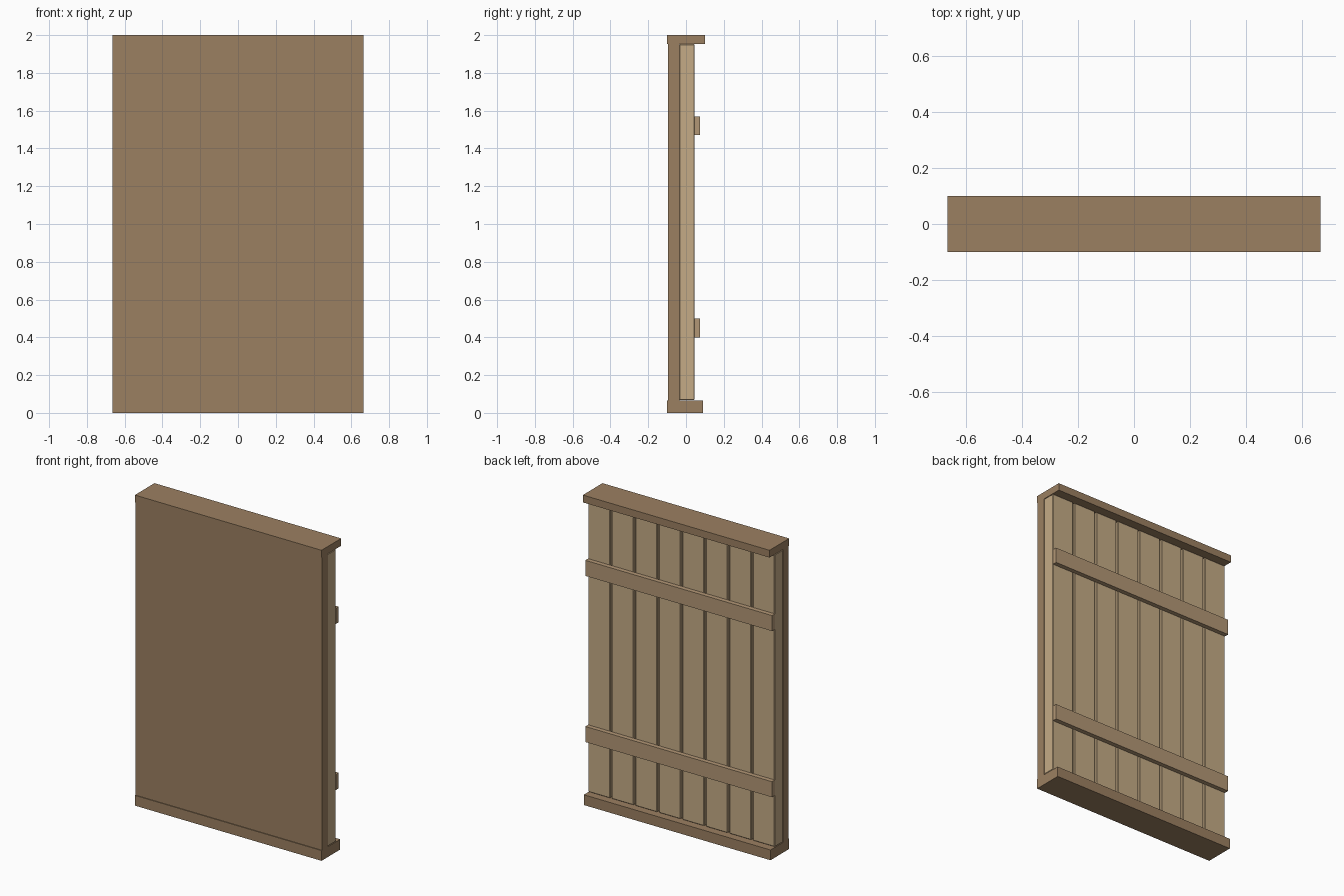
import bpy
import bmesh

if "Cube" in bpy.data.objects:
    bpy.data.objects.remove(bpy.data.objects["Cube"])


def material(name, rgb):
    m = bpy.data.materials.new(name)
    m.diffuse_color = (*rgb, 1)
    m.use_nodes = True
    m.node_tree.nodes["Principled BSDF"].inputs["Base Color"].default_value = m.diffuse_color
    return m


def box(name, x, y, z, mat, bevel=0):
    """Box from (min, max) ranges, with an optional chamfer."""
    bm = bmesh.new()
    bmesh.ops.create_cube(bm, size=1)
    for v in bm.verts:
        v.co = [r[0] if c < 0 else r[1] for c, r in zip(v.co, (x, y, z))]
    if bevel:
        bmesh.ops.bevel(bm, geom=bm.edges[:], offset=bevel, segments=1,
                        affect='EDGES')
    me = bpy.data.meshes.new(name)
    bm.to_mesh(me)
    bm.free()
    me.materials.append(mat)
    ob = bpy.data.objects.new(name, me)
    bpy.context.collection.objects.link(ob)
    return ob


frame_wood = material("frame_wood", (0.33, 0.215, 0.12))
plank_wood = material("plank_wood", (0.56, 0.41, 0.24))
batten_wood = material("batten_wood", (0.45, 0.31, 0.18))

HALF = 0.665
FULL = (-HALF, HALF)

# Solid front panel with top and bottom rails
box("front_panel", FULL, (-0.095, -0.035), (0.065, 1.953), frame_wood)
box("top_rail", FULL, (-0.10, 0.10), (1.953, 2.0), frame_wood)
box("bottom_rail", FULL, (-0.10, 0.09), (0.0, 0.066), frame_wood)

# Row of vertical planks with narrow gaps
COUNT, GAP = 8, 0.011
width = (2 * HALF - GAP * (COUNT - 1)) / COUNT
for i in range(COUNT):
    x0 = -HALF + i * (width + GAP)
    box(f"plank_{i + 1}", (x0, x0 + width), (-0.036, 0.046), (0.068, 1.952),
        plank_wood, bevel=0.004)

# Horizontal battens across the back
for label, z in (("lower", 0.40), ("upper", 1.47)):
    box(f"{label}_batten", FULL, (0.045, 0.075), (z, z + 0.1), batten_wood)
